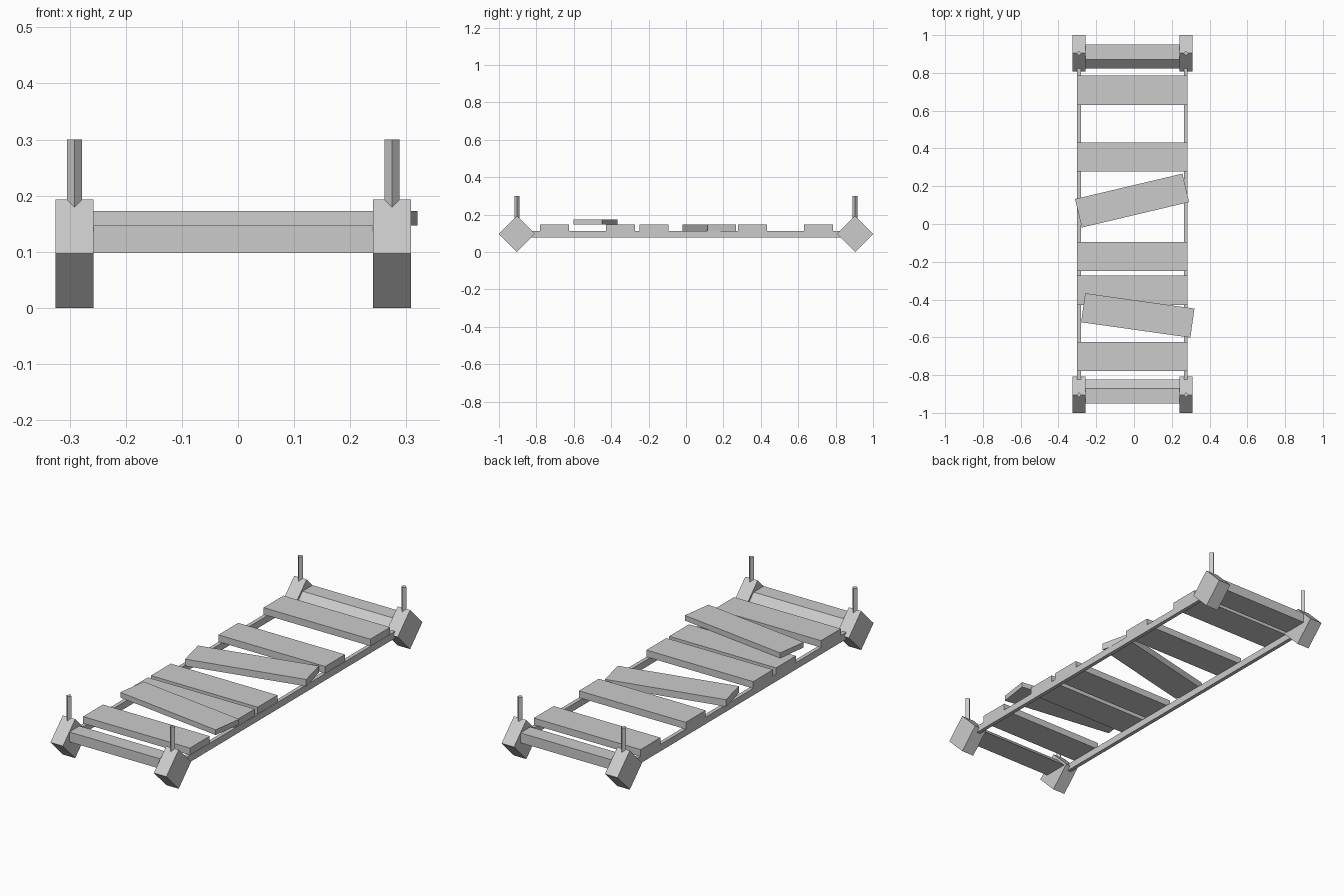
import bpy
import math

if "Cube" in bpy.data.objects:
    bpy.data.objects.remove(bpy.data.objects["Cube"])

grey = bpy.data.materials.new("weathered grey")
grey.diffuse_color = (0.6, 0.6, 0.6, 1)
grey.use_nodes = True
grey.node_tree.nodes["Principled BSDF"].inputs["Base Color"].default_value = grey.diffuse_color


def make(name, verts, faces):
    mesh = bpy.data.meshes.new(name)
    mesh.from_pydata(verts, [], faces)
    mesh.materials.append(grey)
    obj = bpy.data.objects.new(name, mesh)
    bpy.context.collection.objects.link(obj)
    return obj


def box(name, centre, size, rot=(0, 0, 0)):
    x, y, z = (s / 2 for s in size)
    verts = [(i, j, k) for k in (-z, z) for i, j in ((-x, -y), (x, -y), (x, y), (-x, y))]
    faces = [(3, 2, 1, 0), (4, 5, 6, 7)]
    faces += [(i, (i + 1) % 4, (i + 1) % 4 + 4, i + 4) for i in range(4)]
    obj = make(name, verts, faces)
    obj.location = centre
    obj.rotation_euler = rot
    return obj


MID = -0.0085            # centre line of the bridge
QUARTER = math.radians(45)

for side in (-1, 1):
    # Long side rails
    box("side_rail", (MID + side * 0.2825, 0, 0.095), (0.019, 1.70, 0.034))
    for end in (-1, 1):
        x = MID + side * 0.283
        y = end * 0.904
        # Corner blocks stand on an edge
        box("corner_block", (x, y, 0.0965), (0.068, 0.1365, 0.1365), (QUARTER, 0, 0))
        # Thin square posts, turned on their corner
        box("post", (x, y, 0.235), (0.019, 0.019, 0.13), (0, 0, QUARTER))

# End beams with a slanted inner side
for end in (-1, 1):
    profile = [(0.95, 0.098), (0.95, 0.147), (0.872, 0.147), (0.824, 0.098)]
    if end > 0:
        profile.reverse()
    verts = [(MID + sx * 0.25, end * y, z) for sx in (-1, 1) for y, z in profile]
    faces = [(3, 2, 1, 0), (4, 5, 6, 7)]
    faces += [(i, (i + 1) % 4, (i + 1) % 4 + 4, i + 4) for i in range(4)]
    make("end_beam", verts, faces)

# Deck planks: centre x, centre y, centre z, thickness, turn in degrees
planks = [(MID - 0.001, y, 0.1295, 0.034, 0) for y in (-0.702, -0.35, -0.172, 0.355, 0.708)]
planks += [(-0.01, 0.124, 0.1295, 0.034, 13.3), (0.02, -0.484, 0.160, 0.026, -8)]
for x, y, z, thick, turn in planks:
    box("plank", (x, y, z), (0.584, 0.155, thick), (0, 0, math.radians(turn)))
